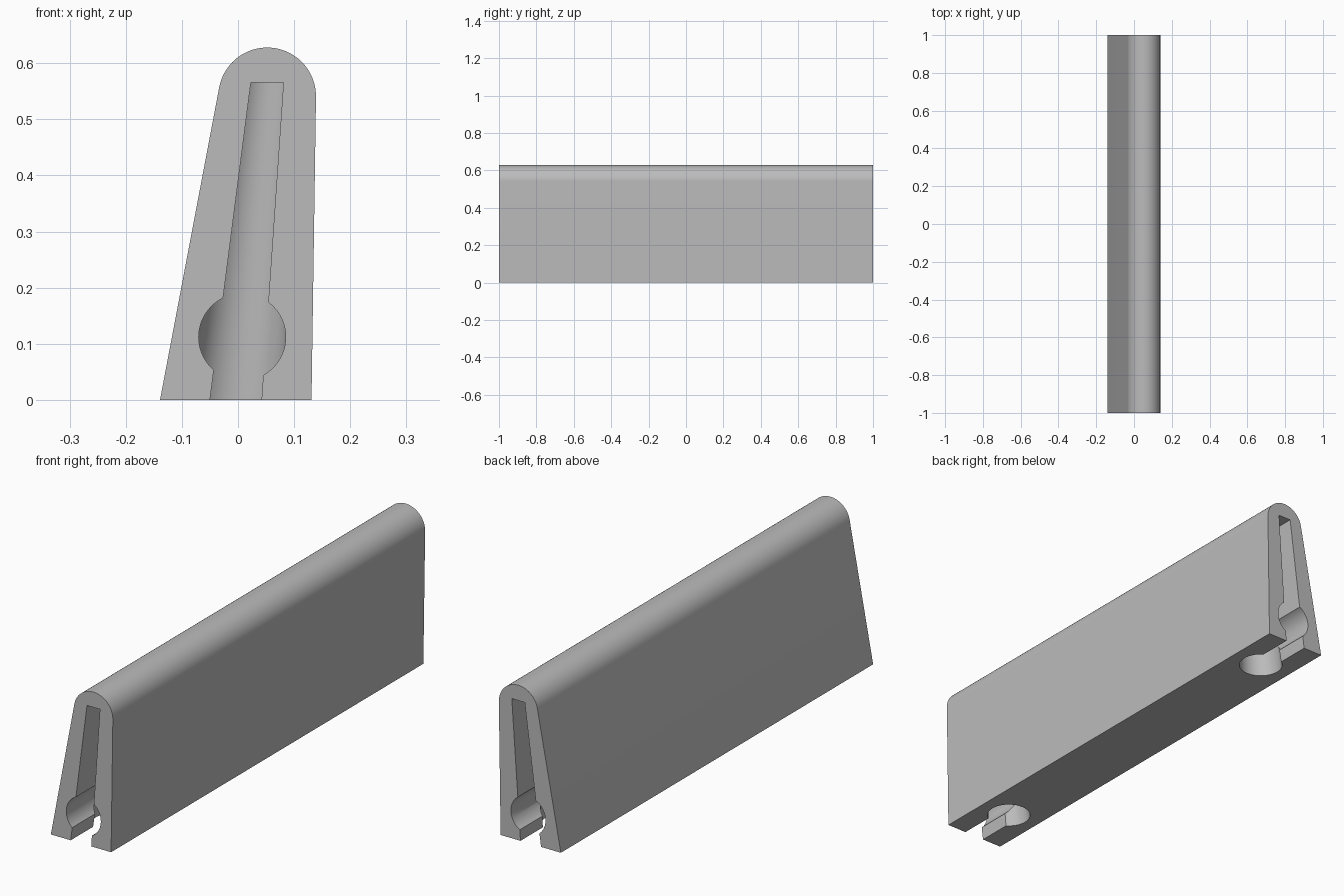
import bpy, bmesh, math
from mathutils import Vector

cube = bpy.data.objects.get("Cube")
if cube:
    bpy.data.objects.remove(cube, do_unlink=True)

# Single grey finish
grey = bpy.data.materials.new("plain grey")
grey.use_nodes = True
colour = (0.5, 0.5, 0.5, 1)
grey.diffuse_color = colour
grey.node_tree.nodes["Principled BSDF"].inputs["Base Color"].default_value = colour


def finish(name, bm):
    bmesh.ops.recalc_face_normals(bm, faces=bm.faces)
    mesh = bpy.data.meshes.new(name)
    bm.to_mesh(mesh)
    bm.free()
    mesh.materials.append(grey)
    ob = bpy.data.objects.new(name, mesh)
    bpy.context.collection.objects.link(ob)
    return ob


def extrude_profile(name, points, y0, y1):
    bm = bmesh.new()
    face = bm.faces.new([bm.verts.new((x, y0, z)) for x, z in points])
    out = bmesh.ops.extrude_face_region(bm, geom=[face])
    moved = [v for v in out["geom"] if isinstance(v, bmesh.types.BMVert)]
    bmesh.ops.translate(bm, verts=moved, vec=(0, y1 - y0, 0))
    return finish(name, bm)


def arc(cx, cz, r, a0, a1, steps):
    angles = [math.radians(a0 + (a1 - a0) * i / steps) for i in range(steps + 1)]
    return [(cx + r * math.cos(a), cz + r * math.sin(a)) for a in angles]


def tapered_hole(name, y, rings, sides=64):
    bm = bmesh.new()
    loops = [[bm.verts.new((x + r * math.cos(math.tau * i / sides),
                            y + r * math.sin(math.tau * i / sides), z))
              for i in range(sides)] for x, z, r in rings]
    low, high = loops
    bm.faces.new(low)
    bm.faces.new(high)
    for i in range(sides):
        j = (i + 1) % sides
        bm.faces.new((low[i], low[j], high[j], high[i]))
    return finish(name, bm)


def cut(target, cutter):
    cutter.hide_render = True
    mod = target.modifiers.new(cutter.name, "BOOLEAN")
    mod.operation = "DIFFERENCE"
    mod.solver = "EXACT"
    mod.object = cutter
    bpy.context.view_layer.objects.active = target
    bpy.ops.object.modifier_apply(modifier=mod.name)
    bpy.data.objects.remove(cutter, do_unlink=True)


# Leaning body with a rounded ridge
body = extrude_profile(
    "clip_body",
    [(-0.139, 0), (0.131, 0)] + arc(0.052, 0.541, 0.087, -0.7, 169.6, 40),
    -1, 1)

# Each end: tapered socket, narrow slot and round channel leading into it
SOCKET_Y = 0.785
for side in (-1, 1):
    cut(body, tapered_hole("socket_cutter", side * SOCKET_Y,
                           [(-0.005, -0.01, 0.086), (0.052, 0.566, 0.054)]))
    cut(body, extrude_profile(
        "slot_cutter",
        [(-0.0513, -0.01), (0.0413, -0.01), (0.081, 0.566), (0.023, 0.566)],
        side * SOCKET_Y, side * 1.1))
    cut(body, extrude_profile(
        "channel_cutter", arc(0.0075, 0.112, 0.0775, 0, 354.375, 63),
        side * SOCKET_Y, side * 1.1))

# Smooth curves, crisp edges
bpy.ops.object.select_all(action="DESELECT")
body.select_set(True)
bpy.context.view_layer.objects.active = body
bpy.ops.object.shade_smooth_by_angle(angle=math.radians(25))
